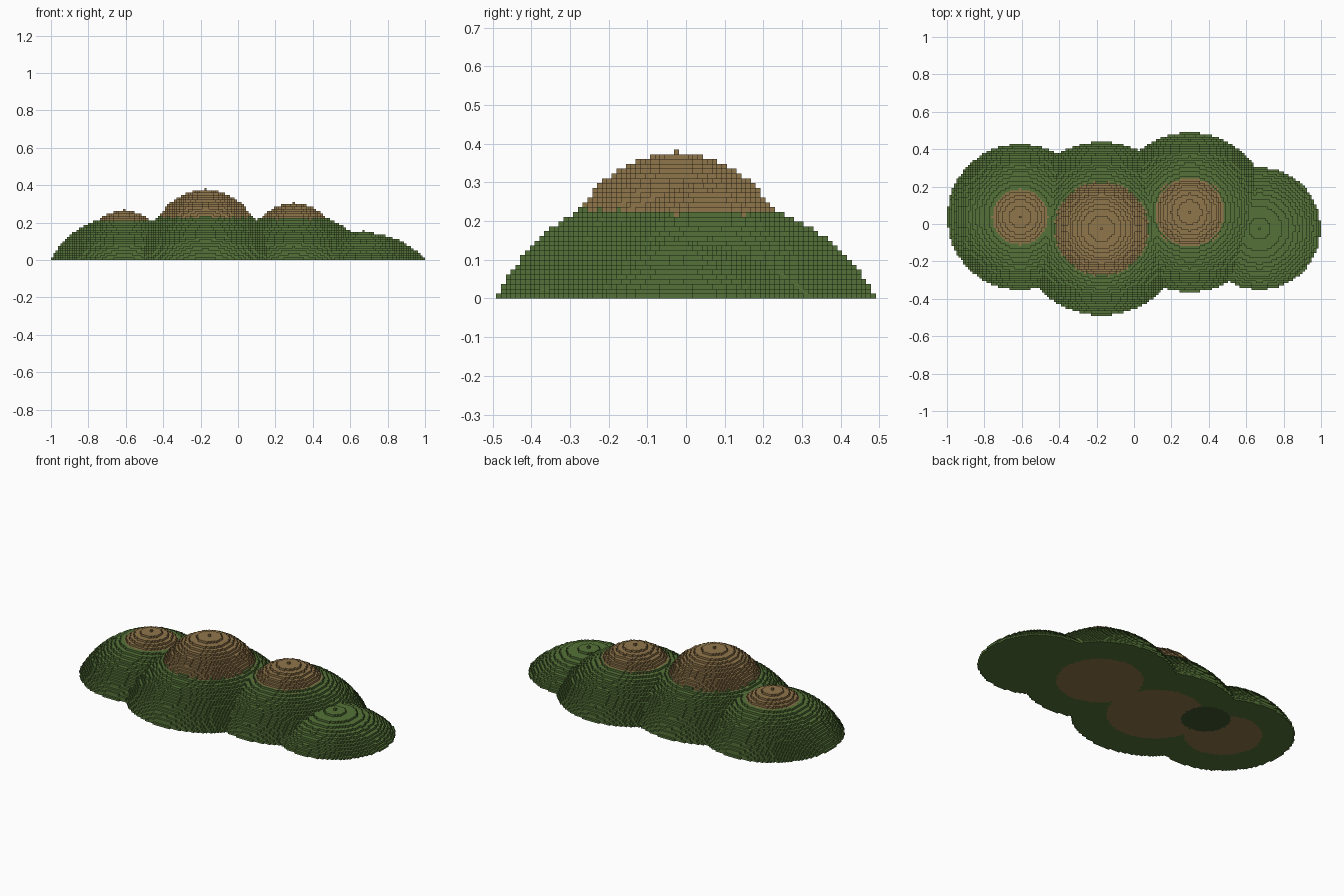
import bpy
import bmesh
import math

if "Cube" in bpy.data.objects:
    bpy.data.objects.remove(bpy.data.objects["Cube"])

S = 2 / 161  # block size

# Rounded hills as sunken spheres on the block grid: x, y, centre z, radius, tip height
grass = [(-49, 3, -17, math.hypot(31.4, 17), None),
         (-14, -2, -18.4, math.hypot(37.3, 18.4), None),
         (24, 5, -19, math.hypot(34.3, 19), None),
         (54, -2, -25, math.hypot(26.3, 25), 12)]
earth = [(-49, 3, 3, 17.7, 21),
         (-14, -2, 7, 22.7, 30),
         (24, 5, 4, 19.7, 24)]
patch = [(-34, 9, 0, 11.0, None)]


def fill(balls, name, cells):
    for cx, cy, cz, r, tip in balls:
        n = int(r) + 1
        for z in range(0, int(cz + r) + 1):
            for x in range(cx - n, cx + n + 1):
                for y in range(cy - n, cy + n + 1):
                    if (x - cx) ** 2 + (y - cy) ** 2 + (z - cz) ** 2 <= r * r:
                        cells[(x, y, z)] = name
        if tip is not None:
            cells[(cx, cy, tip)] = name


cells = {}
fill(grass, "grass_slopes", cells)
fill(earth, "earth_peaks", cells)
fill(patch, "dark_underside_patch", cells)

# Outward direction and corner order of each block face
SIDES = [((1, 0, 0), ((1, 0, 0), (1, 1, 0), (1, 1, 1), (1, 0, 1))),
         ((-1, 0, 0), ((0, 0, 0), (0, 0, 1), (0, 1, 1), (0, 1, 0))),
         ((0, 1, 0), ((0, 1, 0), (0, 1, 1), (1, 1, 1), (1, 1, 0))),
         ((0, -1, 0), ((0, 0, 0), (1, 0, 0), (1, 0, 1), (0, 0, 1))),
         ((0, 0, 1), ((0, 0, 1), (1, 0, 1), (1, 1, 1), (0, 1, 1))),
         ((0, 0, -1), ((0, 0, 0), (0, 1, 0), (1, 1, 0), (1, 0, 0)))]


def build(name, colour):
    """Make one object from the exposed faces of its blocks."""
    bm = bmesh.new()
    verts = {}

    def corner(p):
        if p not in verts:
            verts[p] = bm.verts.new(((p[0] - 0.5) * S, (p[1] - 0.5) * S, p[2] * S))
        return verts[p]

    for (x, y, z), owner in cells.items():
        if owner != name:
            continue
        for (dx, dy, dz), quad in SIDES:
            if (x + dx, y + dy, z + dz) not in cells:
                bm.faces.new([corner((x + a, y + b, z + c)) for a, b, c in quad])
    mesh = bpy.data.meshes.new(name)
    bm.to_mesh(mesh)
    bm.free()
    mat = bpy.data.materials.new(name)
    mat.diffuse_color = (*colour, 1)
    mat.use_nodes = True
    mat.node_tree.nodes["Principled BSDF"].inputs["Base Color"].default_value = mat.diffuse_color
    mesh.materials.append(mat)
    bpy.context.collection.objects.link(bpy.data.objects.new(name, mesh))


# Green slopes, brown summits, dark patch under the base
build("grass_slopes", (0.09, 0.17, 0.04))
build("earth_peaks", (0.28, 0.18, 0.07))
build("dark_underside_patch", (0.05, 0.09, 0.03))
